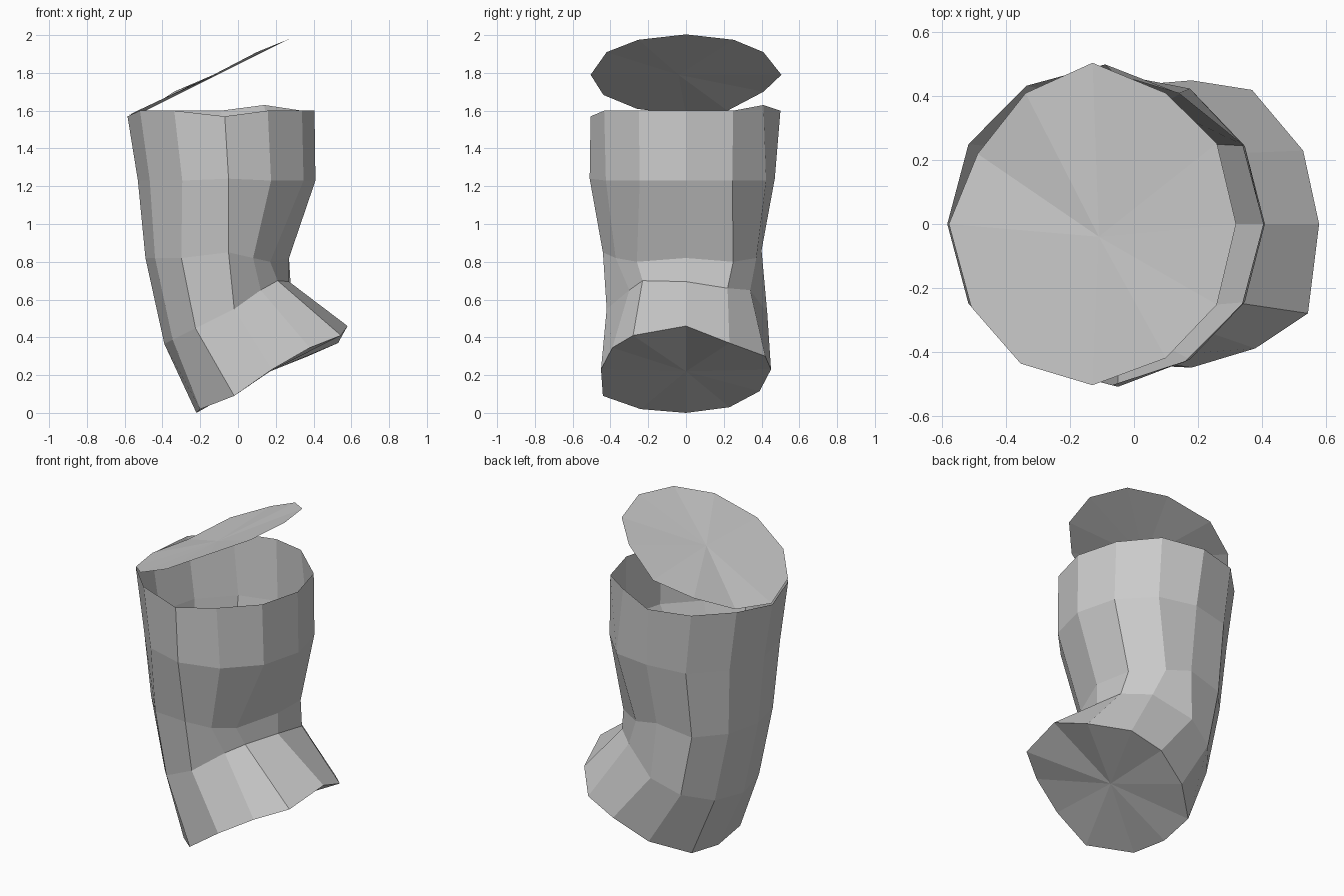
import bpy, bmesh
from math import cos, sin, pi

if "Cube" in bpy.data.objects:
    bpy.data.objects.remove(bpy.data.objects["Cube"])

SIDES = 12


def ring(cx, rx, ry, z, slope, fixes={}):
    """Twelve-sided oval, tilted along x; fixes replace individual points."""
    pts = []
    for k in range(SIDES):
        a = 2 * pi * k / SIDES
        dx = rx * cos(a)
        pts.append(fixes.get(k, (cx + dx, ry * sin(a), z + slope * dx)))
    return pts


def make(name, rings, cap=None, close_center=None):
    """Loft rings together; optionally close the last one with a fan."""
    bm = bmesh.new()
    rows = [[bm.verts.new(p) for p in r] for r in rings]
    for a, b in zip(rows, rows[1:]):
        for k in range(SIDES):
            n = (k + 1) % SIDES
            bm.faces.new((a[k], b[k], b[n], a[n]))
    if close_center:
        c = bm.verts.new(close_center)
        last = rows[-1]
        for k in range(SIDES):
            n = (k + 1) % SIDES
            order = (last[k], last[n], c) if cap == "up" else (last[n], last[k], c)
            bm.faces.new(order)
    me = bpy.data.meshes.new(name)
    bm.to_mesh(me)
    bm.free()
    ob = bpy.data.objects.new(name, me)
    bpy.context.collection.objects.link(ob)
    return ob


# Bent can body: open rim down to the tilted, closed base
body = [
    ring(-0.09, 0.495, 0.5, 1.6, 0, {
        2: (0.14, 0.41, 1.63), 6: (-0.585, 0.0, 1.57), 9: (-0.07, -0.505, 1.57)}),
    ring(-0.06, 0.47, 0.49, 1.23, 0, {
        3: (-0.06, 0.47, 1.24), 9: (-0.05, -0.51, 1.24)}),
    ring(-0.11, 0.38, 0.43, 0.82, 0, {
        1: (0.25, 0.25, 0.80), 3: (-0.08, 0.40, 0.86),
        9: (-0.05, -0.44, 0.85), 11: (0.17, -0.26, 0.80)}),
    # pinched crease
    ring(-0.06, 0.33, 0.43, 0.53, 0.5, {
        1: (0.28, 0.22, 0.66), 2: (0.15, 0.34, 0.65), 9: (-0.02, -0.42, 0.55),
        10: (0.12, -0.30, 0.65), 11: (0.21, -0.23, 0.70)}),
    # base edge
    ring(0.18, 0.4, 0.45, 0.23, 0.575, {
        1: (0.53, 0.23, 0.37), 2: (0.37, 0.42, 0.30), 5: (-0.2, 0.23, 0.03),
        7: (-0.2, -0.24, 0.02), 8: (-0.02, -0.44, 0.09),
        11: (0.545, -0.28, 0.41)}),
]
make("crushed_can_body", body, "down", (0.17, 0.0, 0.22))

# Raised lid hinged on the left of the rim
lid = ring(-0.13, 0.45, 0.505, 1.79, 0.475, {
    2: (0.10, 0.41, 1.91), 4: (-0.34, 0.41, 1.70), 5: (-0.49, 0.22, 1.60),
    7: (-0.51, -0.26, 1.61), 10: (0.10, -0.42, 1.91)})
make("open_lid", [lid], "up", (-0.11, -0.04, 1.79))
